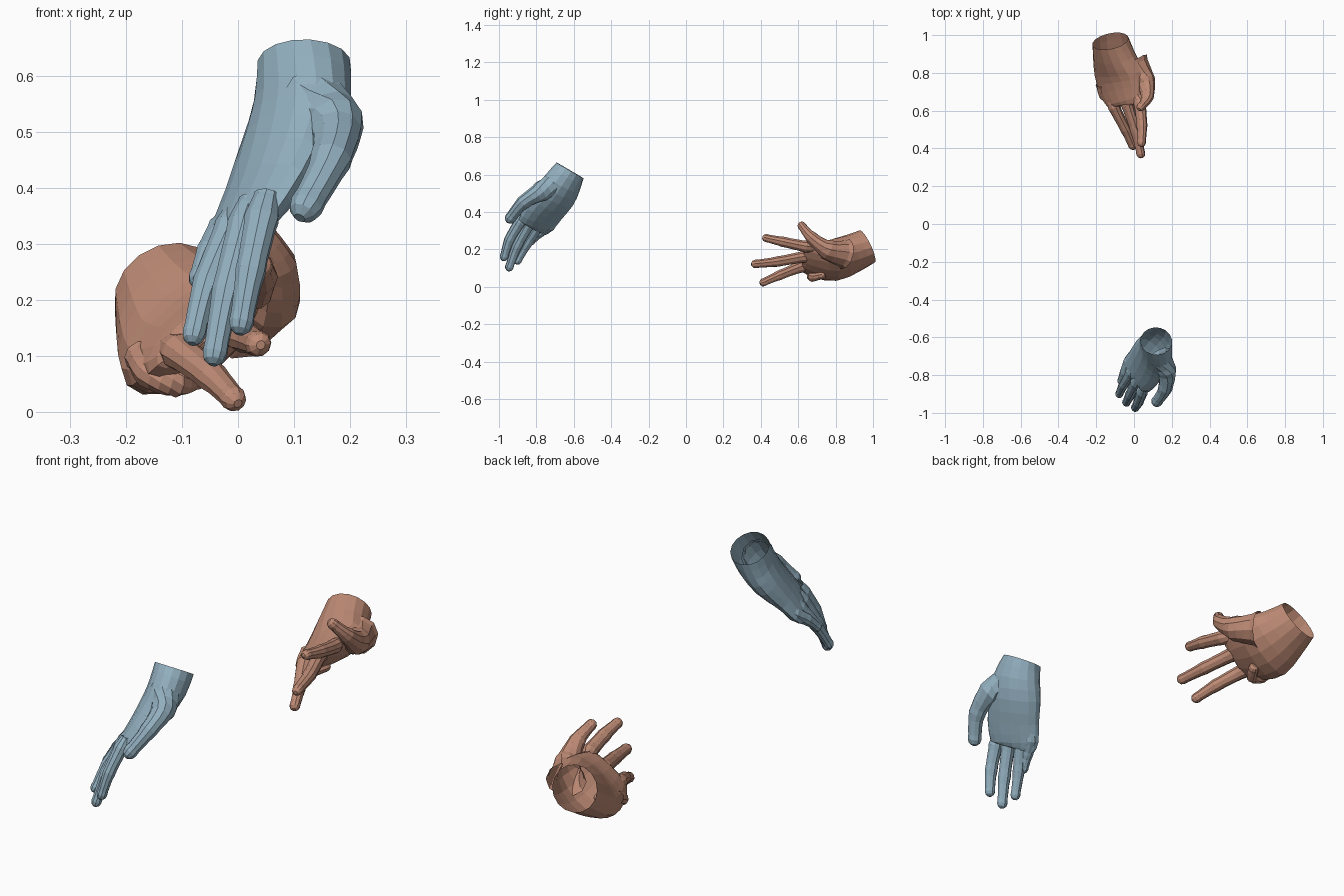
import bpy, bmesh, math
from mathutils import Vector as V

if "Cube" in bpy.data.objects:
    bpy.data.objects.remove(bpy.data.objects["Cube"])


def material(name, rgb):
    m = bpy.data.materials.new(name)
    m.diffuse_color = (*rgb, 1)
    m.use_nodes = True
    m.node_tree.nodes["Principled BSDF"].inputs["Base Color"].default_value = m.diffuse_color
    return m


def spline(pts, n):
    """Resample control tuples (any length) with a Catmull-Rom curve."""
    out = []
    p = [pts[0]] + pts + [pts[-1]]
    for i in range(1, len(p) - 2):
        for k in range(n):
            t = k / n
            out.append([0.5 * (2 * b + (c - a) * t + (2 * a - 5 * b + 4 * c - d) * t * t
                               + (3 * b - a - 3 * c + d) * t ** 3)
                        for a, b, c, d in zip(p[i - 1], p[i], p[i + 1], p[i + 2])])
    return out + [list(pts[-1])]


def loft(name, mat, rings, wide, sides):
    """rings: (x, y, z, half width, half thickness); first end open, last end closed."""
    bm = bmesh.new()
    loops = []
    c = [V(r[:3]) for r in rings]
    for i, r in enumerate(rings):
        t = (c[min(i + 1, len(c) - 1)] - c[max(i - 1, 0)]).normalized()
        w = (wide - t * wide.dot(t)).normalized()
        n = t.cross(w)
        loops.append([bm.verts.new(c[i] + w * r[3] * math.cos(a) + n * r[4] * math.sin(a))
                      for a in [2 * math.pi * k / sides for k in range(sides)]])
    for a, b in zip(loops, loops[1:]):
        for k in range(sides):
            j = (k + 1) % sides
            bm.faces.new((a[k], a[j], b[j], b[k]))
    bm.faces.new(loops[-1])
    me = bpy.data.meshes.new(name)
    bm.to_mesh(me)
    bm.free()
    me.materials.append(mat)
    ob = bpy.data.objects.new(name, me)
    bpy.context.collection.objects.link(ob)


def digit(name, mat, pts, wide):
    """Finger along (x, y, z, radius) points with swollen joints and a rounded tip."""
    rings = spline(pts, 4)
    for i, r in enumerate(rings):
        r[3] *= 1.06 if i % 4 == 0 else 0.98
    end, prev = V(rings[-1][:3]), V(rings[-2][:3])
    d, rad = (end - prev).normalized(), rings[-1][3]
    for a in (35, 70):
        q = end + d * rad * math.sin(math.radians(a))
        rings.append([*q, rad * math.cos(math.radians(a))])
    loft(name, mat, [(*r[:3], r[3], r[3] * 0.95) for r in rings], wide, 10)


def hand(prefix, mat, wide, palm, digits):
    loft(prefix + "_palm", mat, spline(palm, 2), wide, 16)
    for part, pts in digits.items():
        digit(prefix + "_" + part, mat, pts, wide)


blue = material("blue_skin", (0.29, 0.43, 0.52))
tan = material("tan_skin", (0.52, 0.26, 0.18))

# Raised hand reaching down at the front
hand("front_hand", blue, V((0.46, -0.87, 0.14)),
     [(.118, -.62, .622, .085, .083), (.114, -.662, .55, .108, .08),
      (.09, -.702, .48, .12, .07), (.05, -.762, .40, .121, .05),
      (.01, -.80, .335, .113, .034), (0, -.815, .315, .095, .02)],
     {"thumb": [(.13, -.70, .55, .07), (.172, -.775, .51, .053),
                (.165, -.87, .45, .037), (.122, -.938, .368, .03)],
      "index_finger": [(.052, -.865, .385, .024), (.042, -.89, .345, .031),
                       (.022, -.945, .25, .027), (.006, -.973, .16, .022)],
      "middle_finger": [(.025, -.815, .375, .024), (.012, -.84, .335, .031),
                        (-.02, -.905, .215, .027), (-.041, -.945, .105, .022)],
      "ring_finger": [(.002, -.76, .365, .024), (-.012, -.785, .33, .03),
                      (-.055, -.85, .23, .026), (-.078, -.90, .14, .021)],
      "little_finger": [(0, -.705, .36, .024), (-.025, -.73, .325, .03),
                        (-.05, -.785, .285, .025), (-.068, -.83, .24, .02)]})

# Low hand reaching forward at the back
hand("back_hand", tan, V((0.78, 0, 0.62)),
     [(-.125, .968, .215, .10, .094), (-.105, .89, .178, .125, .092),
      (-.08, .80, .145, .153, .082), (-.066, .71, .145, .142, .056),
      (-.055, .645, .153, .114, .036), (-.053, .625, .155, .095, .02)],
     {"thumb": [(0, .85, .175, .08), (.058, .755, .2, .054),
                (.07, .67, .265, .033), (.037, .62, .325, .023)],
      "index_finger": [(.015, .68, .21, .026), (.03, .64, .215, .032),
                       (.042, .52, .24, .028), (.04, .43, .26, .022)],
      "middle_finger": [(-.045, .68, .16, .026), (-.035, .63, .16, .032),
                        (.01, .49, .135, .028), (.036, .372, .122, .023)],
      "ring_finger": [(-.12, .68, .113, .026), (-.105, .62, .108, .032),
                      (-.045, .50, .062, .027), (-.008, .415, .024, .022)],
      "little_finger": [(-.172, .74, .10, .03), (-.155, .68, .07, .029),
                        (-.11, .675, .053, .026), (-.075, .725, .062, .022)]})
